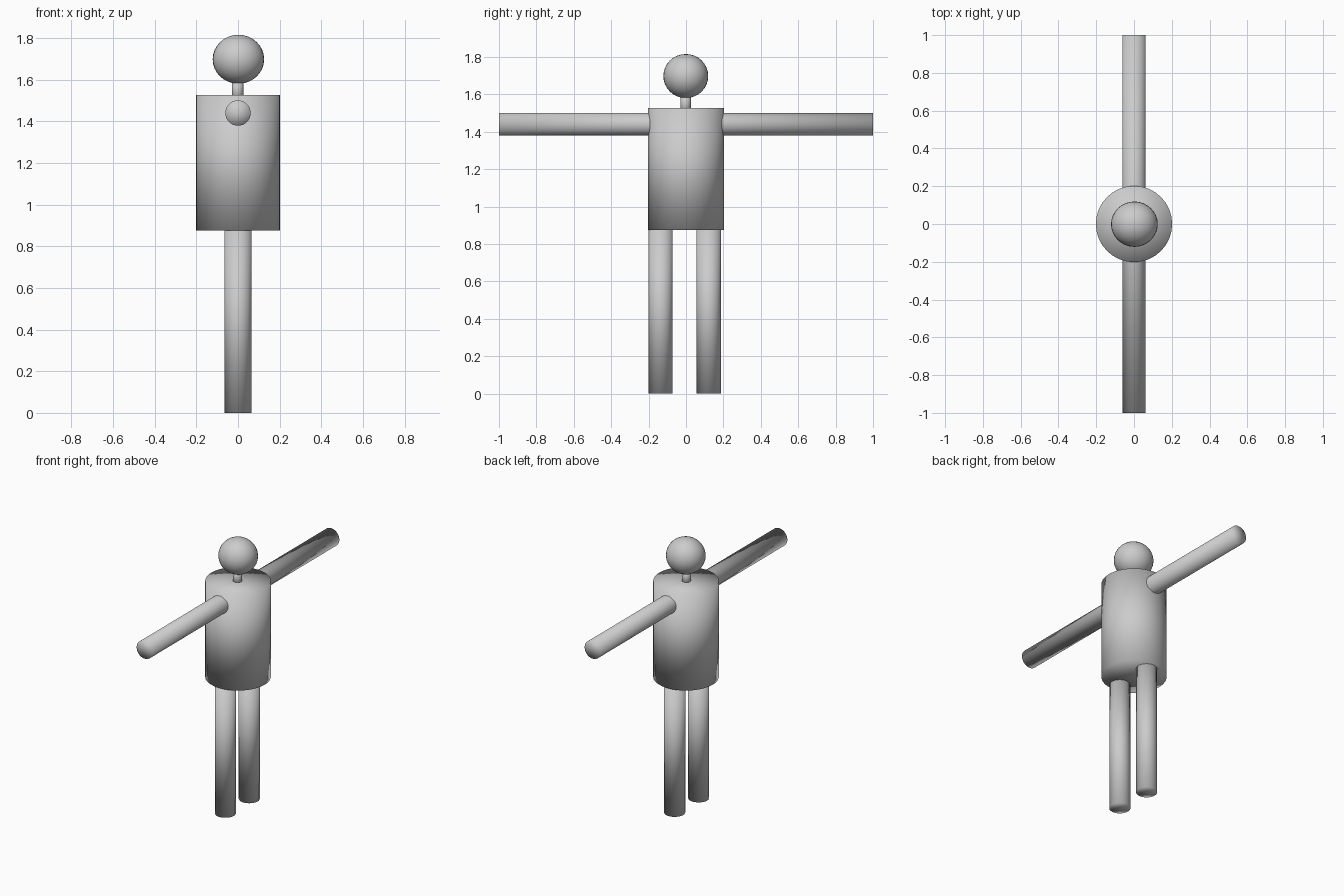
import bpy, math

if "Cube" in bpy.data.objects:
    bpy.data.objects.remove(bpy.data.objects["Cube"])

grey = bpy.data.materials.new("plain grey")
grey.diffuse_color = (0.6, 0.6, 0.6, 1)
grey.use_nodes = True
grey.node_tree.nodes["Principled BSDF"].inputs["Base Color"].default_value = grey.diffuse_color


def finish(name):
    ob = bpy.context.object
    ob.name = name
    ob.data.materials.append(grey)
    bpy.ops.object.shade_smooth()  # soft shading runs over the cap edges too
    return ob


def tube(name, radius, length, centre, rot=(0, 0, 0)):
    bpy.ops.mesh.primitive_cylinder_add(vertices=32, radius=radius, depth=length,
                                        end_fill_type='TRIFAN',
                                        location=centre, rotation=rot)
    return finish(name)


# Torso and neck
tube("torso", 0.202, 0.652, (0, 0, 1.201))
tube("neck", 0.028, 0.12, (-0.002, -0.002, 1.55))

# Head
bpy.ops.mesh.primitive_uv_sphere_add(segments=32, ring_count=16, radius=0.12,
                                     location=(0.002, -0.001, 1.698))
bpy.context.object.scale = (1.03, 1.0, 0.98)
finish("head")

# Arms: one straight bar through the torso
tube("arms", 0.061, 2.0, (0, 0, 1.44), (math.pi / 2, 0, 0))

# Legs
for name, y in (("front_leg", -0.136), ("back_leg", 0.121)):
    tube(name, 0.065, 0.876, (0, y, 0.438))
